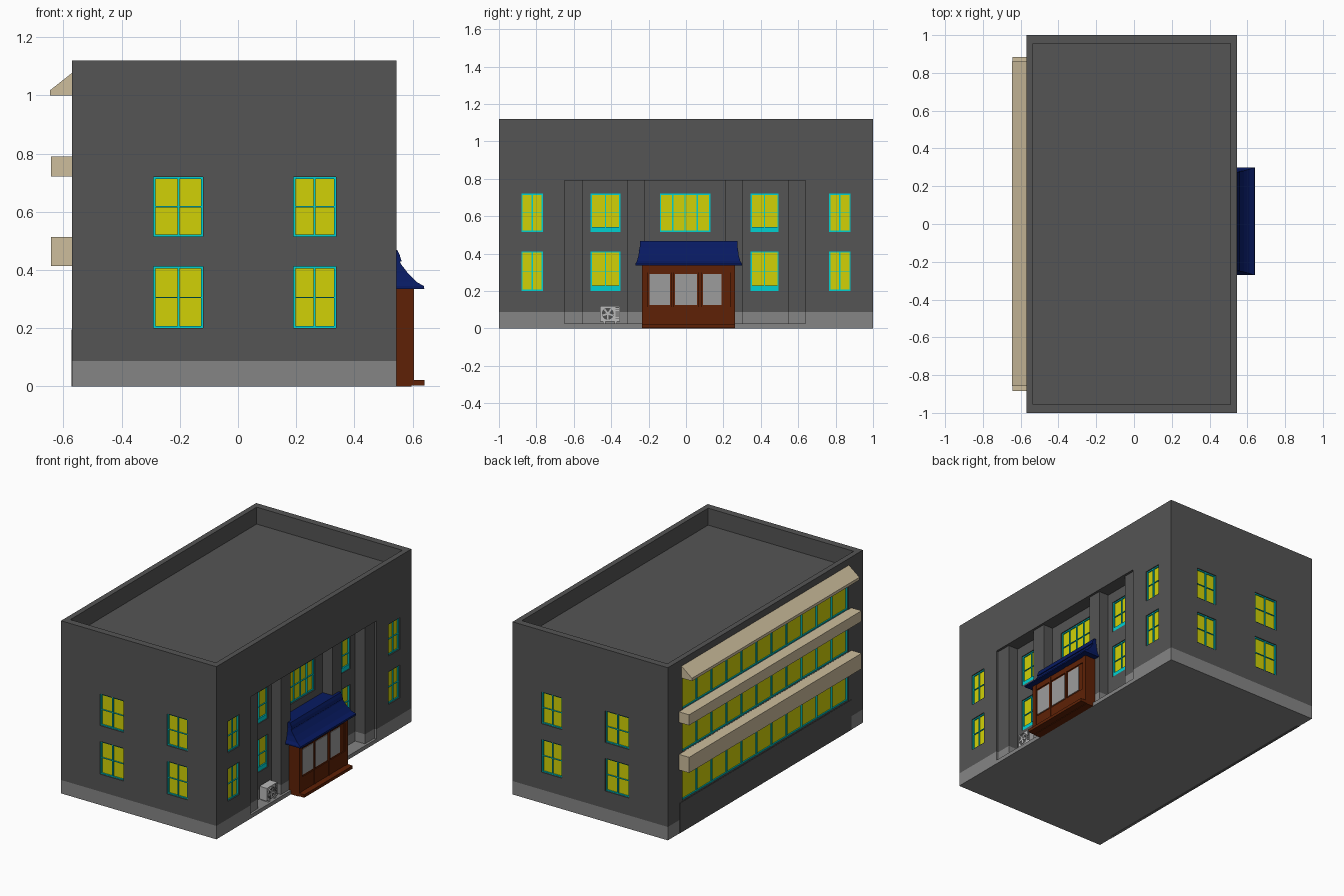
import bpy, bmesh, math
from mathutils import Matrix, Vector

if "Cube" in bpy.data.objects:
    bpy.data.objects.remove(bpy.data.objects["Cube"])


def mat(name, *rgb):
    m = bpy.data.materials.new(name)
    m.diffuse_color = [(c / 255) ** 2.2 for c in rgb] + [1]
    m.use_nodes = True
    m.node_tree.nodes["Principled BSDF"].inputs["Base Color"].default_value = m.diffuse_color
    return m


WALL = mat("dark_wall", 85, 85, 85)
BASE = mat("plinth_grey", 132, 132, 132)
YELLOW = mat("lit_glass", 208, 208, 15)
CYAN = mat("frame_cyan", 0, 208, 208)
BEIGE = mat("beige", 204, 188, 155)
BROWN = mat("brown_wood", 95, 38, 14)
NAVY = mat("navy_roof", 16, 32, 98)
PANE = mat("pane_grey", 155, 155, 155)
METAL = mat("metal", 185, 185, 185)
DARK = mat("dark_metal", 80, 80, 80)


def finish(name, bm, m=None):
    bmesh.ops.recalc_face_normals(bm, faces=bm.faces)
    me = bpy.data.meshes.new(name)
    bm.to_mesh(me)
    bm.free()
    ob = bpy.data.objects.new(name, me)
    bpy.context.collection.objects.link(ob)
    if m:
        me.materials.append(m)
    return ob


def boxes(name, items, m=None):
    """One object from boxes given as (x0, x1, y0, y1, z0, z1)."""
    bm = bmesh.new()
    for x0, x1, y0, y1, z0, z1 in items:
        c = Vector(((x0 + x1) / 2, (y0 + y1) / 2, (z0 + z1) / 2))
        s = Matrix.Diagonal((abs(x1 - x0), abs(y1 - y0), abs(z1 - z0), 1))
        bmesh.ops.create_cube(bm, size=1, matrix=Matrix.Translation(c) @ s)
    return finish(name, bm, m)


def loft(name, rings, m):
    """Skin a stack of rings with equal point counts and cap both ends."""
    bm = bmesh.new()
    vs = [[bm.verts.new(p) for p in r] for r in rings]
    n = len(vs[0])
    for a, b in zip(vs, vs[1:]):
        for i in range(n):
            bm.faces.new((a[i], a[(i + 1) % n], b[(i + 1) % n], b[i]))
    bm.faces.new(vs[0])
    bm.faces.new(vs[-1])
    return finish(name, bm, m)


def carve(ob, cutters):
    for c in cutters:
        md = ob.modifiers.new("cut", 'BOOLEAN')
        md.operation, md.solver, md.object = 'DIFFERENCE', 'EXACT', c
    bpy.context.view_layer.update()
    dg = bpy.context.evaluated_depsgraph_get()
    me = bpy.data.meshes.new_from_object(ob.evaluated_get(dg))
    ob.modifiers.clear()
    ob.data = me


# Window openings, frames and glass are gathered here
holes, frames, glass = [], [], []


def window(axis, p, s, u0, u1, z0, z1, cols=2, rows=2, sill=0.0):
    def slab(a0, a1, b0, b1, d0, d1):
        q = sorted((p - s * d0, p - s * d1))
        return (*q, a0, a1, b0, b1) if axis == 'x' else (a0, a1, *q, b0, b1)
    t = 0.007
    holes.append(slab(u0, u1, z0, z1, -0.02, 0.022))
    glass.append(slab(u0, u1, z0, z1, 0.014, 0.026))
    for i in range(cols + 1):
        u = u0 + t / 2 + (u1 - u0 - t) * i / cols
        frames.append(slab(u - t / 2, u + t / 2, z0, z1, 0.006, 0.024))
    for j in range(rows + 1):
        z = z0 + t / 2 + (z1 - z0 - t) * j / rows
        h = t / 2 if j in (0, rows) else 0.002
        frames.append(slab(u0, u1, z - h, z + h, 0.007, 0.023))
    if sill:
        frames.append(slab(u0, u1, z0, z0 + sill, 0.005, 0.022))


X0, X1, XR = -0.57, 0.545, 0.46   # rear wall, entrance wall, niche back wall
FLOORS = ((0.20, 0.412), (0.515, 0.72))
for z0, z1 in FLOORS:
    for s in (-1, 1):
        window('y', s, s, -0.29, -0.12, z0, z1)
        window('y', s, s, 0.19, 0.337, z0, z1)
    window('x', X1, 1, -0.88, -0.765, z0, z1)
    window('x', X1, 1, 0.765, 0.88, z0, z1)
    window('x', XR, 1, -0.51, -0.35, z0, z1, sill=0.028)
    window('x', XR, 1, 0.345, 0.495, z0, z1, sill=0.028)
window('x', XR, 1, -0.14, 0.13, 0.515, 0.72, cols=4)
# Ribbon windows along the rear wall
for z0, z1 in FLOORS + ((0.79, 0.998),):
    window('x', X0, -1, -0.85, 0.85, z0, z1, cols=11, rows=1)

# Main block with roof well, entrance niche and window openings
niche = boxes("niche_cutter", [(XR, 0.7, -0.65, 0.64, 0.025, 0.79)])
openings = boxes("opening_cutter", holes + [(-0.535, 0.51, -0.955, 0.955, 1.01, 1.3)])
walls = boxes("building_walls", [(X0, X1, -1, 1, 0.087, 1.12)], WALL)
plinth = boxes("plinth", [(X0, X1, -1, 1, 0, 0.087)], BASE)
carve(walls, [niche, openings])
carve(plinth, [niche])
for c in (niche, openings):
    bpy.data.objects.remove(c)
boxes("window_frames", frames, CYAN)
boxes("window_glass", glass, YELLOW)

# Pilasters in the niche
cols = ((-0.65, -0.55), (-0.315, -0.22), (0.21, 0.305), (0.545, 0.64))
boxes("pilasters", [(XR, 0.53, a, b, 0.087, 0.79) for a, b in cols], WALL)
boxes("pilaster_bases", [(XR, 0.53, a, b, 0.025, 0.087) for a, b in cols], BASE)

# Rear wall panel, ledges and sloping awning
boxes("rear_panel", [(X0 - 0.002, X0 + 0.02, -0.88, 0.88, 0, 0.195)], WALL)
boxes("rear_ledges", [(-0.642, X0, -0.883, 0.885, 0.413, 0.514),
                      (-0.642, X0, -0.883, 0.885, 0.721, 0.79)], BEIGE)
prof = ((X0, 1.0), (-0.645, 1.0), (-0.645, 1.018), (X0, 1.077))
loft("rear_awning", [[(x, y, z) for x, z in prof] for y in (-0.857, 0.86)], BEIGE)

# Entrance porch: core, posts, rails and step
Y0, Y1 = -0.235, 0.262
porch = [(XR, 0.596, Y0, Y1, 0, 0.34), (XR, 0.64, Y0, Y1, 0.003, 0.022)]
for a, b in ((Y0, -0.205), (-0.08, -0.068), (0.068, 0.082), (0.235, Y1)):
    porch.append((0.59, 0.605, a, b, 0.02, 0.34))
for a, b in ((0.02, 0.115), (0.30, 0.34)):
    porch.append((0.59, 0.602, Y0 + 0.01, Y1 - 0.01, a, b))
boxes("entrance_porch", porch, BROWN)
boxes("porch_panes", [(0.59, 0.6, a, b, 0.125, 0.29) for a, b in
                      ((-0.195, -0.085), (-0.06, 0.06), (0.09, 0.19))], PANE)

# Flared canopy roof with ridge
flare = ((0.335, 0.64, 0.285), (0.345, 0.638, 0.285), (0.36, 0.612, 0.276),
         (0.39, 0.583, 0.268), (0.42, 0.56, 0.264), (0.436, 0.553, 0.262))
loft("canopy_roof", [[(XR, 0.014 - h, z), (x, 0.014 - h, z), (x, 0.014 + h, z),
                      (XR, 0.014 + h, z)] for z, x, h in flare], NAVY)
prof = ((XR, 0.43), (0.562, 0.43), (0.556, 0.45), (0.547, 0.468), (XR, 0.468))
loft("canopy_ridge", [[(x, y, z) for x, z in prof] for y in (-0.247, 0.275)], NAVY)

# Air conditioner: case, feet, side louvres, fan
boxes("aircon_case", [(0.475, 0.53, -0.46, -0.353, 0.037, 0.12),
                      (0.475, 0.53, -0.445, -0.43, 0.025, 0.037),
                      (0.475, 0.53, -0.383, -0.368, 0.025, 0.037)], METAL)
boxes("aircon_louvres", [(0.525, 0.532, -0.376, -0.358, z / 1000, z / 1000 + 0.004)
                         for z in range(50, 112, 10)], DARK)
bm = bmesh.new()
hub = Matrix.Translation((0.53, -0.418, 0.078)) @ Matrix.Rotation(math.pi / 2, 4, 'Y')
bmesh.ops.create_cone(bm, cap_ends=True, segments=24, radius1=0.033, radius2=0.033,
                      depth=0.004, matrix=hub)
finish("aircon_fan_disc", bm, DARK)
bm = bmesh.new()
bmesh.ops.create_cone(bm, cap_ends=True, segments=12, radius1=0.009, radius2=0.009,
                      depth=0.01, matrix=hub)
for i in range(5):
    m = hub @ Matrix.Rotation(i * math.tau / 5, 4, 'Z') @ Matrix.Translation((0.018, 0, 0.001))
    bmesh.ops.create_cube(bm, size=1, matrix=m @ Matrix.Diagonal((0.024, 0.009, 0.005, 1)))
finish("aircon_fan_blades", bm, METAL)
rings = []
for i in range(25):
    a = i * math.tau / 24
    rings.append([(x, -0.418 + r * math.cos(a), 0.078 + r * math.sin(a))
                  for x, r in ((0.528, 0.036), (0.537, 0.036), (0.537, 0.032), (0.528, 0.032))])
loft("aircon_fan_ring", rings, METAL)
